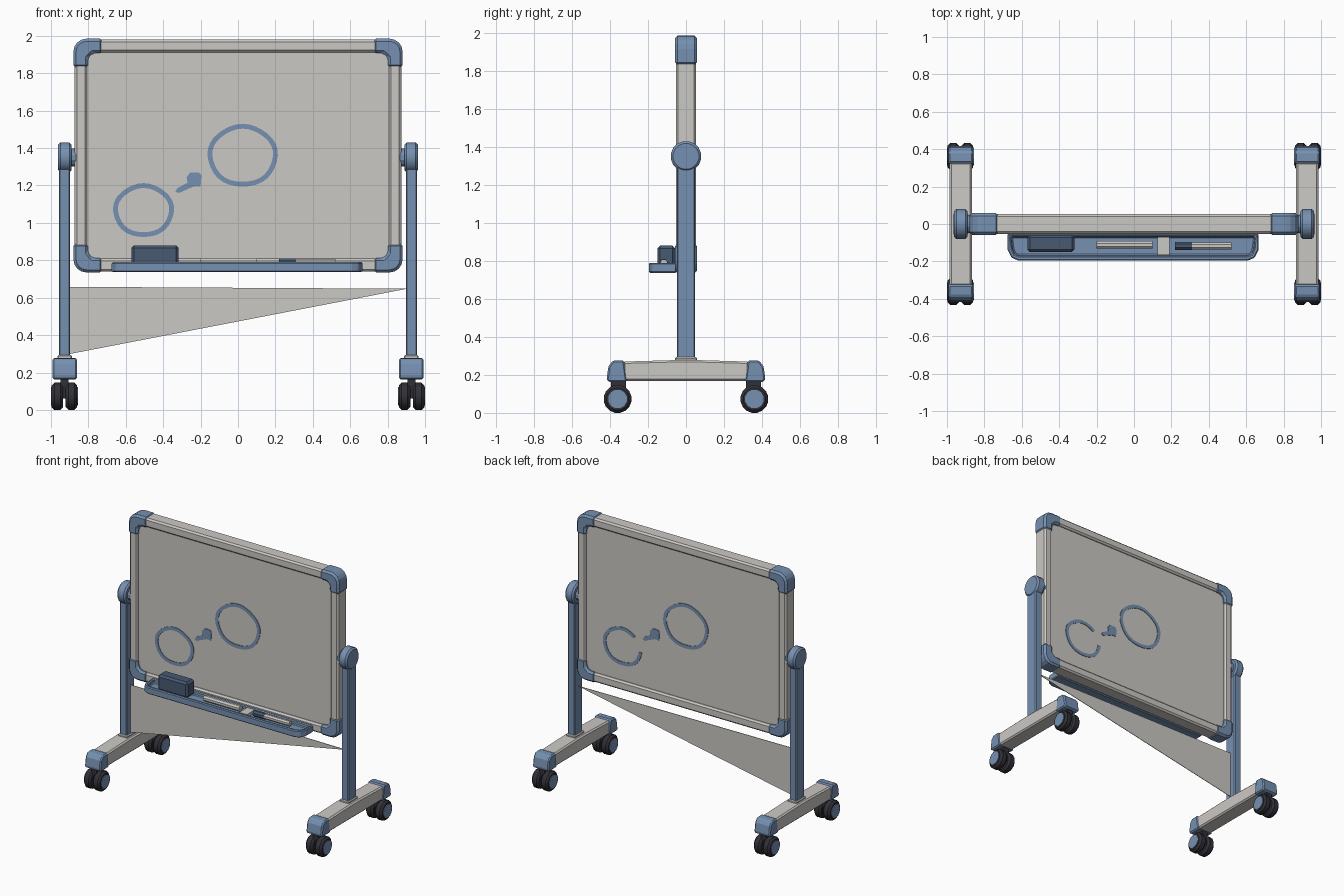
import bpy, bmesh, math
from mathutils import Vector

old = bpy.data.objects.get("Cube")
if old:
    bpy.data.objects.remove(old, do_unlink=True)


def material(name, rgb):
    m = bpy.data.materials.new(name)
    m.use_nodes = True
    m.diffuse_color = (*rgb, 1)
    m.node_tree.nodes["Principled BSDF"].inputs["Base Color"].default_value = (*rgb, 1)
    return m


LIGHT = material("warm light grey", (0.60, 0.58, 0.55))
BLUE = material("slate blue", (0.18, 0.28, 0.44))
NAVY = material("dark blue", (0.065, 0.10, 0.17))
BLACK = material("rubber black", (0.03, 0.03, 0.04))

# How a profile point (a, b) at depth d becomes a position, per extrusion axis
PLACE = {"x": lambda a, b, d: (d, a, b),
         "y": lambda a, b, d: (a, d, b),
         "z": lambda a, b, d: (a, b, d)}


def finish(bm, name, mat, smooth=False):
    bmesh.ops.recalc_face_normals(bm, faces=bm.faces)
    me = bpy.data.meshes.new(name)
    bm.to_mesh(me)
    bm.free()
    me.materials.append(mat)
    ob = bpy.data.objects.new(name, me)
    bpy.context.collection.objects.link(ob)
    if smooth:
        bpy.ops.object.select_all(action="DESELECT")
        ob.select_set(True)
        bpy.context.view_layer.objects.active = ob
        bpy.ops.object.shade_smooth_by_angle(angle=math.radians(35))
    return ob


def prism(name, pts, axis, lo, hi, mat, bevel=0, smooth=False, well=None):
    """Extrude a closed profile along an axis; well = (rim, depth) sinks the top."""
    bm = bmesh.new()
    ends = [[bm.verts.new(PLACE[axis](a, b, d)) for a, b in pts] for d in (lo, hi)]
    n = len(pts)
    bm.faces.new(ends[0])
    top = bm.faces.new(ends[1])
    for i in range(n):
        j = (i + 1) % n
        bm.faces.new((ends[0][i], ends[0][j], ends[1][j], ends[1][i]))
    bmesh.ops.recalc_face_normals(bm, faces=bm.faces)
    if well:
        bmesh.ops.inset_region(bm, faces=[top], thickness=well[0])
        bmesh.ops.inset_region(bm, faces=[top], thickness=0.004, depth=-well[1])
    ob = finish(bm, name, mat, smooth)
    if bevel:
        mod = ob.modifiers.new("soft edges", "BEVEL")
        mod.width = bevel
        mod.segments = 1
        mod.limit_method = "ANGLE"
    return ob


def rect(a0, a1, b0, b1):
    return [(a0, b0), (a1, b0), (a1, b1), (a0, b1)]


def circle(a, b, r, n=16):
    return [(a + r * math.cos(math.tau * (i + 0.5) / n),
             b + r * math.sin(math.tau * (i + 0.5) / n)) for i in range(n)]


def span(s, lo, hi):
    return sorted((s * lo, s * hi))


# ---- Board: writing panel, four rails, four corner caps ----
W, H, ZC = 0.88, 0.625, 1.36
RAIL, CAP = 0.078, 0.155
prism("writing_panel", rect(-W + 0.05, W - 0.05, ZC - H + 0.05, ZC + H - 0.05),
      "y", -0.035, 0.035, LIGHT)

arc = [(W - 0.07 + 0.07 * math.cos(t), H - 0.07 + 0.07 * math.sin(t))
       for t in (k * math.pi / 8 for k in range(5))]
corner = [(W, H - CAP)] + arc + [
    (W - CAP, H), (W - CAP, H - RAIL), (W - RAIL - 0.025, H - RAIL),
    (W - RAIL, H - RAIL - 0.025), (W - RAIL, H - CAP)]

for s, side in ((1, "left"), (-1, "right")):
    a0, a1 = span(s, W - RAIL + 0.004, W - 0.007)
    prism(side + "_rail", rect(a0, a1, ZC - H + CAP - 0.02, ZC + H - CAP + 0.02),
          "y", -0.053, 0.053, LIGHT, 0.012)
    for v, level in ((1, "top"), (-1, "bottom")):
        prism(f"{level}_{side}_corner_cap", [(s * a, ZC + v * b) for a, b in corner],
              "y", -0.058, 0.058, BLUE, 0.014)
for v, level in ((1, "top"), (-1, "bottom")):
    b0, b1 = span(v, H - RAIL + 0.004, H - 0.005)
    prism(level + "_rail", rect(-W + CAP - 0.02, W - CAP + 0.02, ZC + b0, ZC + b1),
          "y", -0.053, 0.053, LIGHT, 0.012)


# ---- Drawing on both faces, the back one turned half round ----
def ring(name, cx, cz, rx, rz, side, start=0, stop=360, steps=32):
    bm = bmesh.new()
    rows = []
    for i in range(steps + 1):
        t = math.radians(start + (stop - start) * i / steps)
        wob = 1 + 0.012 * math.sin(5 * t)
        rows.append([bm.verts.new((side * (cx + (rx * wob - w) * math.cos(t)), -side * 0.038,
                                   cz + (rz * wob - w) * math.sin(t))) for w in (0, 0.026)])
    for p, q in zip(rows, rows[1:]):
        bm.faces.new((p[0], q[0], q[1], p[1]) if side < 0 else (p[1], q[1], q[0], p[0]))
    bmesh.ops.remove_doubles(bm, verts=bm.verts, dist=0.0005)
    ob = finish(bm, name, BLUE)
    mod = ob.modifiers.new("ink thickness", "SOLIDIFY")
    mod.thickness = 0.004
    mod.offset = 0


stem = [(-0.335, 1.165), (-0.315, 1.16), (-0.235, 1.195), (-0.20, 1.195), (-0.195, 1.255),
        (-0.21, 1.27), (-0.255, 1.27), (-0.275, 1.245), (-0.27, 1.215), (-0.325, 1.185)]
for side, where in ((1, "front"), (-1, "back")):
    ring(where + "_large_ring", 0.025, 1.36, 0.188, 0.168, side)
    gap = (0, 360) if side == 1 else (48, 358)
    ring(where + "_small_ring", -0.505, 1.067, 0.163, 0.144, side, *gap)
    prism(where + "_pointer", [(side * a, b) for a, b in stem], "y",
          *span(-side, 0.034, 0.040), BLUE)

# ---- Pen tray with eraser and markers ----
prism("tray", [(-0.675, -0.05), (-0.675, -0.14), (-0.655, -0.18), (-0.62, -0.195),
               (0.61, -0.195), (0.645, -0.18), (0.665, -0.14), (0.665, -0.05)],
      "z", 0.737, 0.79, BLUE, 0.006, well=(0.024, 0.028))
prism("tray_divider", rect(0.125, 0.19, -0.165, -0.07), "z", 0.76, 0.786, LIGHT)
prism("eraser", rect(-0.57, -0.318, -0.15, -0.058), "z", 0.762, 0.88, NAVY, 0.014)
for name, x0, x1, y, r, mat in (("first_marker", -0.20, 0.10, -0.112, 0.022, LIGHT),
                                ("second_marker", 0.30, 0.52, -0.117, 0.020, LIGHT),
                                ("second_marker_cap", 0.22, 0.31, -0.117, 0.023, NAVY)):
    prism(name, circle(y, 0.788, r, 8), "x", x0, x1, mat)

# ---- Thin brace sheet between the posts ----
prism("brace_sheet", [(-0.905, 0.298), (-0.905, 0.658), (0.905, 0.648)],
      "y", -0.002, 0.002, LIGHT)

# ---- Stand: post, pivot, foot and casters on each side ----
foot_cap = [(0.31, 0.163), (0.41, 0.163), (0.418, 0.178), (0.408, 0.245),
            (0.385, 0.275), (0.325, 0.277)]
for s, side in ((1, "left"), (-1, "right")):
    prism(side + "_post", rect(*span(s, 0.898, 0.957), 0.28, 1.36), "y",
          -0.048, 0.048, BLUE, 0.006)
    prism(side + "_pivot_knob", circle(0, 1.35, 0.081), "x", *span(s, 0.89, 0.962),
          BLUE, 0.012, True)
    prism(side + "_pivot_hub", circle(0, 1.35, 0.05, 12), "x", *span(s, 0.86, 0.895), BLUE)
    prism(side + "_post_collar", rect(*span(s, 0.888, 0.965), -0.058, 0.058), "z",
          0.265, 0.293, LIGHT, 0.006)
    prism(side + "_foot_beam", [(-0.33, 0.168), (0.33, 0.168), (0.33, 0.27), (0.05, 0.278),
                                (-0.05, 0.278), (-0.33, 0.27)],
          "x", *span(s, 0.866, 0.987), LIGHT, 0.01)
    for f, end in ((1, "back"), (-1, "front")):
        tag = f"{end}_{side}"
        prism(tag + "_foot_cap", [(f * a, b) for a, b in foot_cap], "x",
              *span(s, 0.86, 0.992), BLUE, 0.012)
        prism(tag + "_caster_fork", rect(*span(f, 0.315, 0.395), 0.06, 0.17), "x",
              *span(s, 0.905, 0.95), BLACK)
        for name, near, far, hub0, hub1 in (("outer", 0.935, 0.996, 0.99, 1.0),
                                            ("inner", 0.86, 0.921, 0.856, 0.866)):
            prism(f"{tag}_{name}_wheel", circle(f * 0.36, 0.073, 0.074), "x",
                  *span(s, near, far), BLACK, 0.014, True)
            prism(f"{tag}_{name}_wheel_hub", circle(f * 0.36, 0.073, 0.05, 12), "x",
                  *span(s, hub0, hub1), BLUE)
